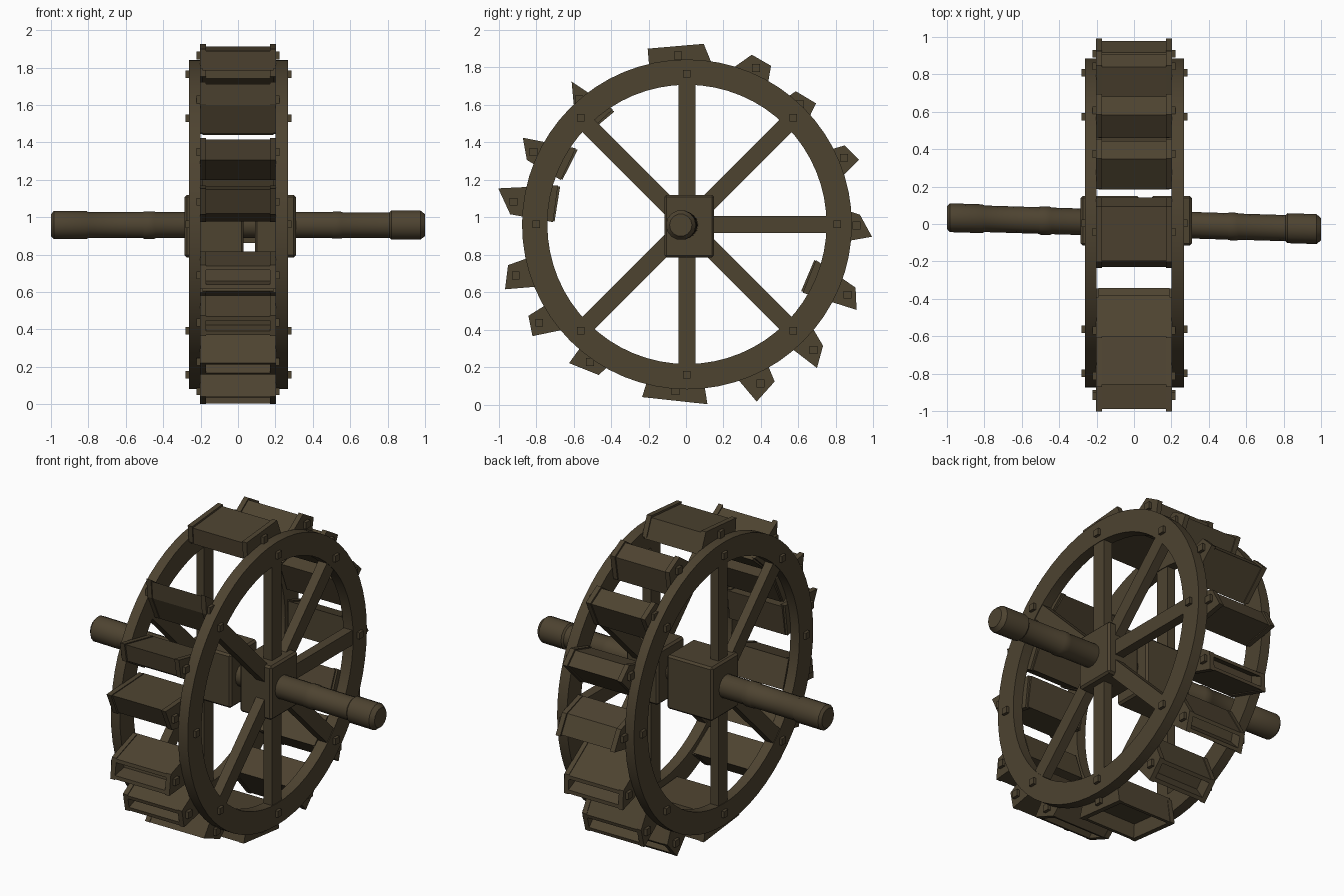
import bpy, bmesh, math
from mathutils import Vector

if "Cube" in bpy.data.objects:
    bpy.data.objects.remove(bpy.data.objects["Cube"])

wood = bpy.data.materials.new("dark_brown_wood")
wood.diffuse_color = (0.075, 0.056, 0.030, 1)
wood.use_nodes = True
wood.node_tree.nodes["Principled BSDF"].inputs["Base Color"].default_value = wood.diffuse_color

CY, CZ = 0.005, 0.962      # wheel centre


def finish(name, bm, smooth=False):
    bmesh.ops.recalc_face_normals(bm, faces=bm.faces)
    me = bpy.data.meshes.new(name)
    bm.to_mesh(me)
    bm.free()
    me.materials.append(wood)
    ob = bpy.data.objects.new(name, me)
    bpy.context.collection.objects.link(ob)
    if smooth:
        bpy.context.view_layer.objects.active = ob
        ob.select_set(True)
        bpy.ops.object.shade_smooth_by_angle(angle=math.radians(35))
        ob.select_set(False)
    return ob


def polar(angle, r, t=0):
    """Radius r and sideways offset t to wheel-plane y, z."""
    a = math.radians(angle)
    return Vector((CY + r * math.cos(a) - t * math.sin(a),
                   CZ + r * math.sin(a) + t * math.cos(a)))


def prism(bm, pts, x0, x1):
    """Extrude a y, z outline along x."""
    a = [bm.verts.new((x0, y, z)) for y, z in pts]
    b = [bm.verts.new((x1, y, z)) for y, z in pts]
    n = len(pts)
    bm.faces.new(a)
    bm.faces.new(b[::-1])
    for i in range(n):
        j = (i + 1) % n
        bm.faces.new((a[i], b[i], b[j], a[j]))


def square(bm, c, h, x0, x1):
    prism(bm, [(c[0] + h * u, c[1] + h * v)
               for u, v in ((-1, -1), (1, -1), (1, 1), (-1, 1))], x0, x1)


# Rims, spokes, bolts and hub blocks on both sides (some spokes are missing)
sides = (("left", -0.262, -0.2, (-0.285, 0.03), (90, 135, 225, 270)),
         ("right", 0.2, 0.267, (0.09, 0.31), (0, 45, 90, 135, 225, 270, 315)))
for side, x0, x1, hub, spokes in sides:
    bm = bmesh.new()
    n = 64
    loops = []
    for r, x in ((0.745, x0), (0.88, x0), (0.88, x1), (0.745, x1)):
        loops.append([bm.verts.new((x, *polar(360 * i / n, r))) for i in range(n)])
    for k in range(4):
        p, q = loops[k], loops[(k + 1) % 4]
        for i in range(n):
            j = (i + 1) % n
            bm.faces.new((p[i], p[j], q[j], q[i]))
    finish(side + "_rim", bm, True)

    bm = bmesh.new()
    for ang in spokes:
        prism(bm, [polar(ang, r, t) for r, t in
                   ((0.08, -0.046), (0.78, -0.046), (0.78, 0.046), (0.08, 0.046))],
              x0 + 0.004, x1 - 0.004)
    finish(side + "_spokes", bm)

    bm = bmesh.new()
    bx = (x0 - 0.018, x0 + 0.02) if side == "left" else (x1 - 0.02, x1 + 0.018)
    for k in range(8):
        square(bm, polar(k * 45, 0.803), 0.02, *bx)
    finish(side + "_rim_bolts", bm)

    bm = bmesh.new()
    prism(bm, [(-0.115, 0.785), (0.15, 0.785), (0.15, 1.12), (-0.115, 1.12)], *hub)
    bmesh.ops.bevel(bm, geom=bm.edges[:], offset=0.012, segments=1, affect='EDGES')
    finish(side + "_hub_block", bm)

# Axle turned from one profile, slightly skewed
bm = bmesh.new()
profile = [(-1.0, 0.06), (-0.985, 0.077), (-0.81, 0.077), (-0.80, 0.071),
           (-0.51, 0.071), (-0.50, 0.076), (-0.45, 0.076), (-0.44, 0.071),
           (0.50, 0.071), (0.51, 0.074), (0.55, 0.074), (0.56, 0.070),
           (0.81, 0.070), (0.82, 0.08), (0.975, 0.08), (1.0, 0.06)]
N = 14
rings = []
for x, r in profile:
    rings.append([bm.verts.new((x, 0.003 - 0.031 * x + r * math.cos(2 * math.pi * i / N),
                                0.958 + r * math.sin(2 * math.pi * i / N))) for i in range(N)])
for p, q in zip(rings, rings[1:]):
    for i in range(N):
        j = (i + 1) % N
        bm.faces.new((p[i], p[j], q[j], q[i]))
bm.faces.new(rings[0])
bm.faces.new(rings[-1])
finish("axle", bm, True)

# Buckets: base angle, base radius, base width, two outer lip points (y, z), open trough
buckets = [
    (92, 0.83, 0.33, (0.09, 1.925), (-0.20, 1.90), False),
    (68, 0.79, 0.25, (0.45, 1.81), (0.355, 1.865), False),
    (46, 0.76, 0.20, (0.69, 1.61), (0.59, 1.67), False),
    (21, 0.76, 0.20, (0.92, 1.31), (0.85, 1.38), False),
    (0, 0.76, 0.20, (0.99, 0.90), (0.93, 1.01), False),
    (-23, 0.70, 0.18, (0.91, 0.51), (0.905, 0.62), True),
    (-44, 0.75, 0.19, (0.70, 0.20), (0.73, 0.31), True),
    (-67, 0.76, 0.20, (0.38, 0.02), (0.47, 0.12), True),
    (-94, 0.78, 0.27, (-0.23, 0.04), (0.11, 0.003), True),
    (-124, 0.76, 0.19, (-0.62, 0.22), (-0.47, 0.16), True),
    (-143, 0.76, 0.19, (-0.84, 0.47), (-0.82, 0.37), True),
    (-162, 0.75, 0.18, (-0.95, 0.74), (-0.965, 0.62), True),
    (171, 0.70, 0.19, (-1.0, 1.15), (-0.94, 1.02), False),
    (153, 0.70, 0.18, (-0.87, 1.42), (-0.85, 1.31), False),
    (130, 0.71, 0.18, (-0.61, 1.72), (-0.60, 1.61), False),
]
for i, (ang, r0, wb, p, q, trough) in enumerate(buckets):
    a, b = polar(ang, r0, -wb / 2), polar(ang, r0, wb / 2)
    p, q = Vector(p), Vector(q)
    board = (q - p).normalized() * 0.022
    inward = ((a + b) / 2 - (p + q) / 2).normalized()
    bm = bmesh.new()
    if trough:
        # U-shaped boards, open outward
        d = inward * 0.09
        prism(bm, [a, p, p + board, p + board + d, q - board + d, q - board, q, b],
              -0.19, 0.19)
    else:
        prism(bm, [a, p + inward * 0.012, q + inward * 0.012, b], -0.19, 0.19)
    # End boards and pegs
    grow = board * 0.2
    for s in (-1, 1):
        prism(bm, [a - inward * 0.01 - grow, p - grow, q + grow, b - inward * 0.01 + grow],
              *sorted((s * 0.172, s * 0.203)))
        square(bm, (p + q) / 2 + inward * 0.05, 0.021, *sorted((s * 0.19, s * 0.222)))
    finish("bucket_%02d" % (i + 1), bm)
